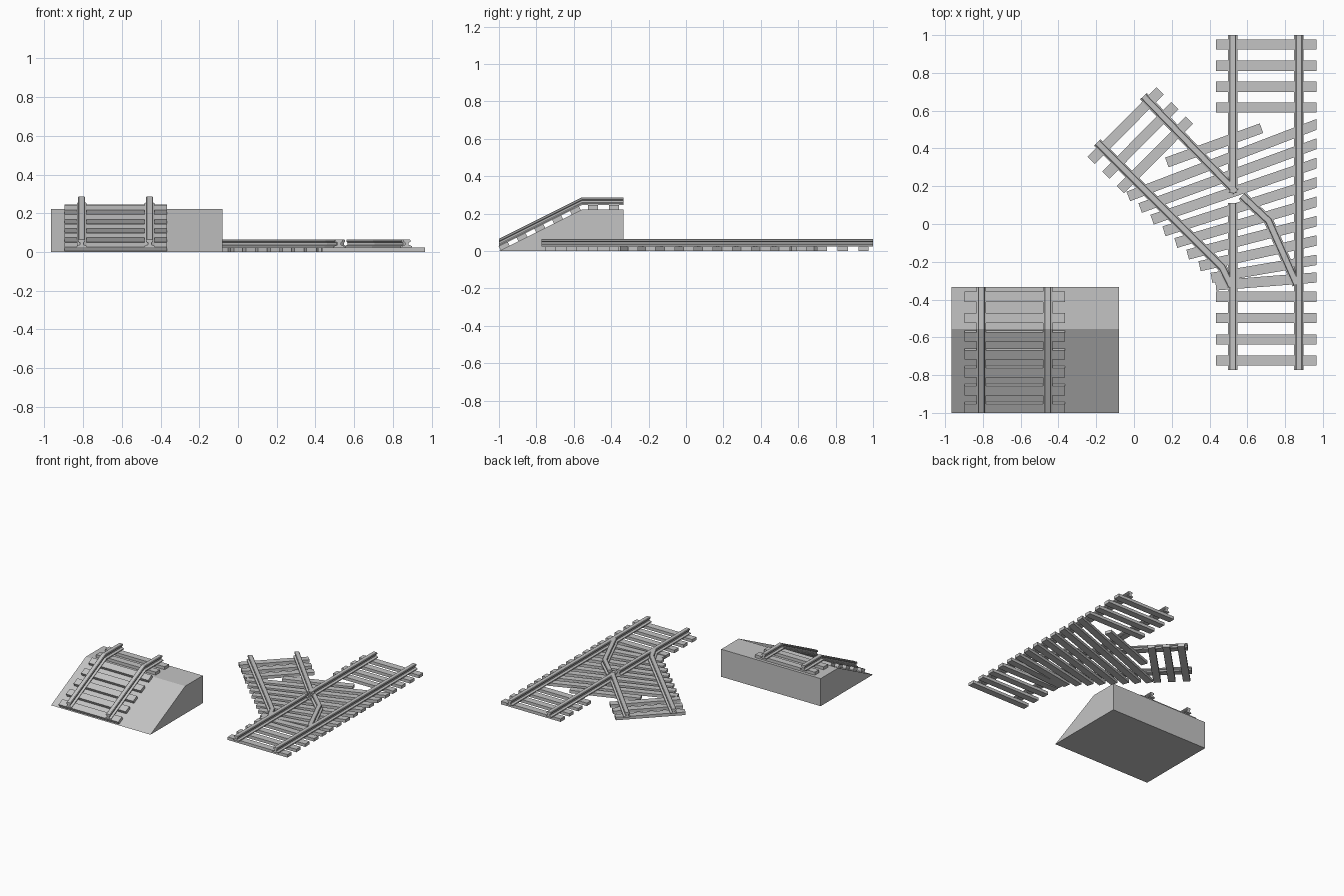
import bpy, bmesh, math
from mathutils import Vector

if "Cube" in bpy.data.objects:
    bpy.data.objects.remove(bpy.data.objects["Cube"])

grey = bpy.data.materials.new("plain grey")
grey.diffuse_color = (0.55, 0.55, 0.55, 1)
grey.use_nodes = True
grey.node_tree.nodes["Principled BSDF"].inputs["Base Color"].default_value = grey.diffuse_color

T = 0.024          # sleeper thickness
W = 0.054          # sleeper width
# half of the I-shaped rail section: (half width, height above sleeper)
HALF = [(0.025, 0), (0.025, 0.007), (0.009, 0.013), (0.009, 0.024),
        (0.018, 0.029), (0.018, 0.037), (0.014, 0.041)]
SECTION = HALF + [(-x, z) for x, z in reversed(HALF)]


def finish(bm, name):
    bmesh.ops.recalc_face_normals(bm, faces=bm.faces)
    me = bpy.data.meshes.new(name)
    bm.to_mesh(me)
    bm.free()
    me.materials.append(grey)
    ob = bpy.data.objects.new(name, me)
    bpy.context.collection.objects.link(ob)
    return ob


def loft(name, rings):
    """Closed solid through a list of matching rings of points."""
    bm = bmesh.new()
    vs = [[bm.verts.new(p) for p in r] for r in rings]
    n = len(rings[0])
    for a, b in zip(vs, vs[1:]):
        for i in range(n):
            j = (i + 1) % n
            bm.faces.new((a[i], a[j], b[j], b[i]))
    bm.faces.new(vs[0])
    bm.faces.new(vs[-1])
    return finish(bm, name)


def rail(name, path):
    """Sweep the rail section along (x, y, z) points with mitred bends."""
    pts = [Vector(p) for p in path]
    dirs = [(b - a).to_2d().normalized() for a, b in zip(pts, pts[1:])]
    rings = []
    for i, p in enumerate(pts):
        d0, d1 = dirs[max(i - 1, 0)], dirs[min(i, len(dirs) - 1)]
        d = (d0 + d1).normalized()
        s = 1 / d.dot(d1)
        rings.append([(p.x + d.y * u * s, p.y - d.x * u * s, p.z + h)
                      for u, h in SECTION])
    return loft(name, rings)


def flat_rail(name, path):
    return rail(name, [(x, y, T) for x, y in path])


def sleeper(name, a, b, straight_end=False):
    """Flat board from a to b; straight_end trims the b end along y."""
    a, b = Vector(a), Vector(b)
    d = (b - a).normalized()
    n = Vector((-d.y, d.x)) * W / 2
    e = Vector((0, W / 2 / d.x)) if straight_end else n
    plan = [a - n, b - e, b + e, a + n]
    return loft(name, [[(p.x, p.y, z) for p in plan] for z in (0, T)])


# ---- ramp block ----
Y0, Y1, Y2, H = -1.0, -0.557, -0.334, 0.222
loft("ramp_block", [[(x, Y0, 0), (x, Y1, H), (x, Y2, H), (x, Y2, 0)]
                    for x in (-0.966, -0.08)])

# ramp rails
for side, x in (("left", -0.808), ("right", -0.457)):
    rail("ramp_rail_" + side, [(x, Y0, T), (x, Y1, H + T), (x, Y2, H + T)])

# ramp sleepers, tilted on the slope and level on top
slope = math.atan2(H, Y1 - Y0)
spots = [(-0.967 + 0.095 * i, slope) for i in range(5)] + [(-0.498, 0), (-0.385, 0)]
for y, ang in spots:
    base = Vector((0, y, (y - Y0) * math.tan(ang) if ang else H))
    u = Vector((0, math.cos(ang), math.sin(ang)))
    n = Vector((0, -math.sin(ang), math.cos(ang)))
    loft("ramp_sleeper", [[base + u * s * W / 2 + n * t + Vector((x, 0, 0))
                           for s, t in ((-1, 0), (1, 0), (1, T), (-1, T))]
                          for x in (-0.897, -0.366)])

# ---- junction rails ----
flat_rail("main_rail_right", [(0.873, -0.772), (0.873, 1.0)])
flat_rail("main_rail_left_near", [(0.523, -0.772), (0.523, 0.112)])
flat_rail("main_rail_left_far", [(0.523, 0.165), (0.523, 1.0)])
flat_rail("branch_rail_outer", [(-0.195, 0.432), (0.467, -0.23), (0.516, -0.33)])
flat_rail("branch_rail_inner", [(0.05, 0.677), (0.54, 0.17)])
flat_rail("branch_closure_rail", [(0.572, 0.15), (0.712, 0.018), (0.862, -0.32)])

# ---- junction sleepers ----
for y in (-0.723, -0.611, -0.498, -0.385, 0.617, 0.727, 0.838, 0.95):
    sleeper("main_sleeper", (0.433, y), (0.966, y))

for i in range(3):
    k = 0.0775 * i
    sleeper("branch_sleeper", (-0.227 + k, 0.336 - k), (0.138 + k, 0.704 - k))

# fanned long sleepers under the switch
for i in range(8):
    t = i / 7
    sleeper("switch_sleeper", (-0.03 + 0.44 * t, 0.146 - 0.431 * t),
            (0.966, 0.527 - 0.717 * t), True)
sleeper("switch_sleeper_end", (0.433, -0.325), (0.966, -0.283), True)
sleeper("switch_sleeper_short", (0.174, 0.326), (0.675, 0.507))
